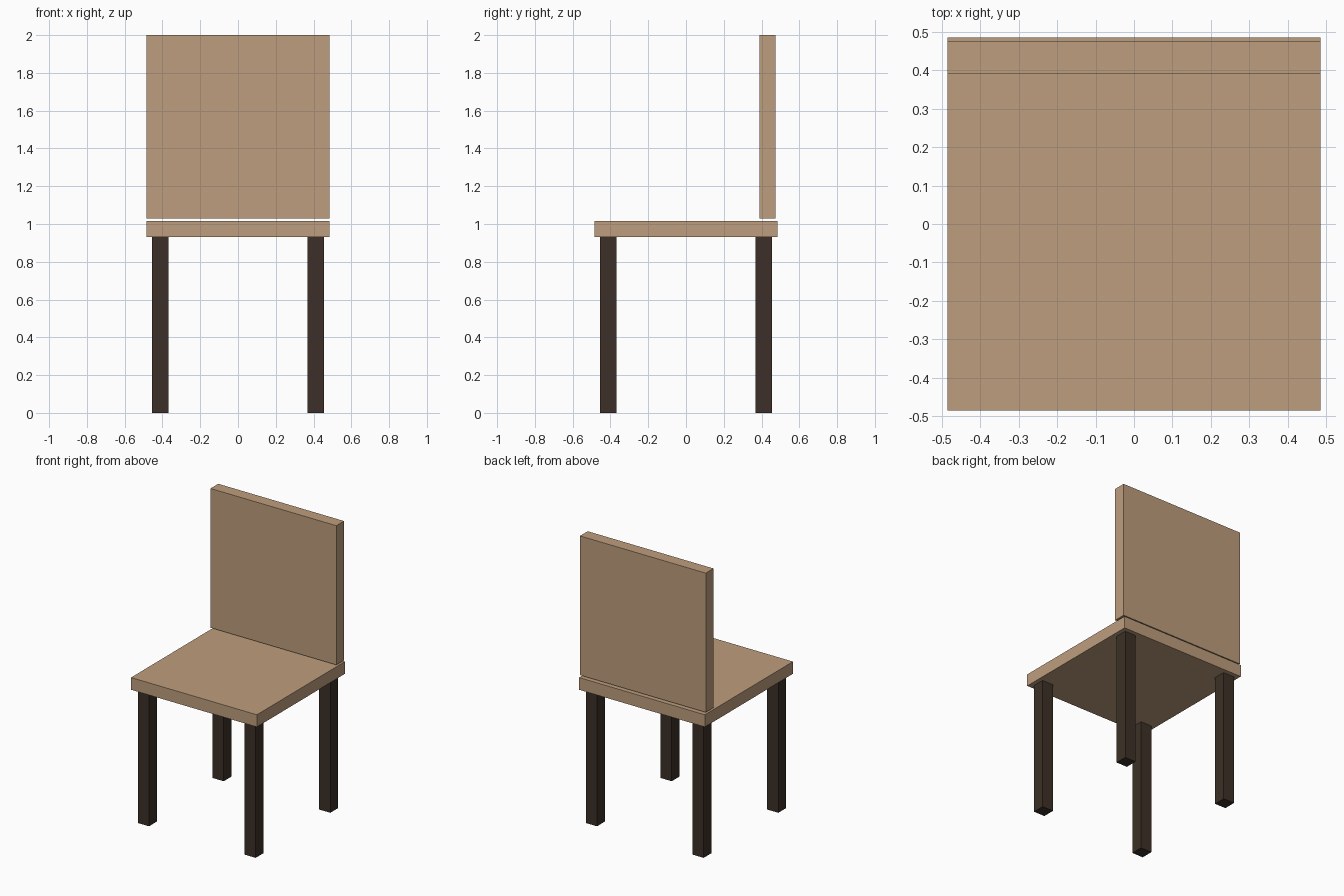
import bpy

if "Cube" in bpy.data.objects:
    bpy.data.objects.remove(bpy.data.objects["Cube"])


def material(name, color):
    mat = bpy.data.materials.new(name)
    mat.diffuse_color = (*color, 1)
    mat.use_nodes = True
    mat.node_tree.nodes["Principled BSDF"].inputs["Base Color"].default_value = mat.diffuse_color
    return mat


def box(name, lo, hi, mat):
    center = [(a + b) / 2 for a, b in zip(lo, hi)]
    size = [b - a for a, b in zip(lo, hi)]
    bpy.ops.mesh.primitive_cube_add(size=1, location=center)
    ob = bpy.context.object
    ob.name = name
    ob.scale = size
    bpy.ops.object.transform_apply(location=False, rotation=False, scale=True)
    ob.data.materials.append(mat)
    return ob


light_wood = material("light_wood", (0.51, 0.34, 0.205))
dark_wood = material("dark_wood", (0.045, 0.03, 0.02))

HALF = 0.485       # half width of seat and backrest
SEAT_Z = 0.932     # underside of the seat
LEG, INSET = 0.043, 0.411   # leg half thickness and centre offset

# Seat slab
box("seat", (-HALF, -HALF, SEAT_Z), (HALF, HALF, 1.017), light_wood)

# Upright backrest, floating just above the rear of the seat
box("backrest", (-HALF, 0.39, 1.03), (HALF, 0.475, 2.0), light_wood)

# Four square legs
for row, sy in (("front", -1), ("back", 1)):
    for side, sx in (("left", -1), ("right", 1)):
        x, y = sx * INSET, sy * INSET
        box(f"{row}_{side}_leg", (x - LEG, y - LEG, 0),
            (x + LEG, y + LEG, SEAT_Z), dark_wood)
